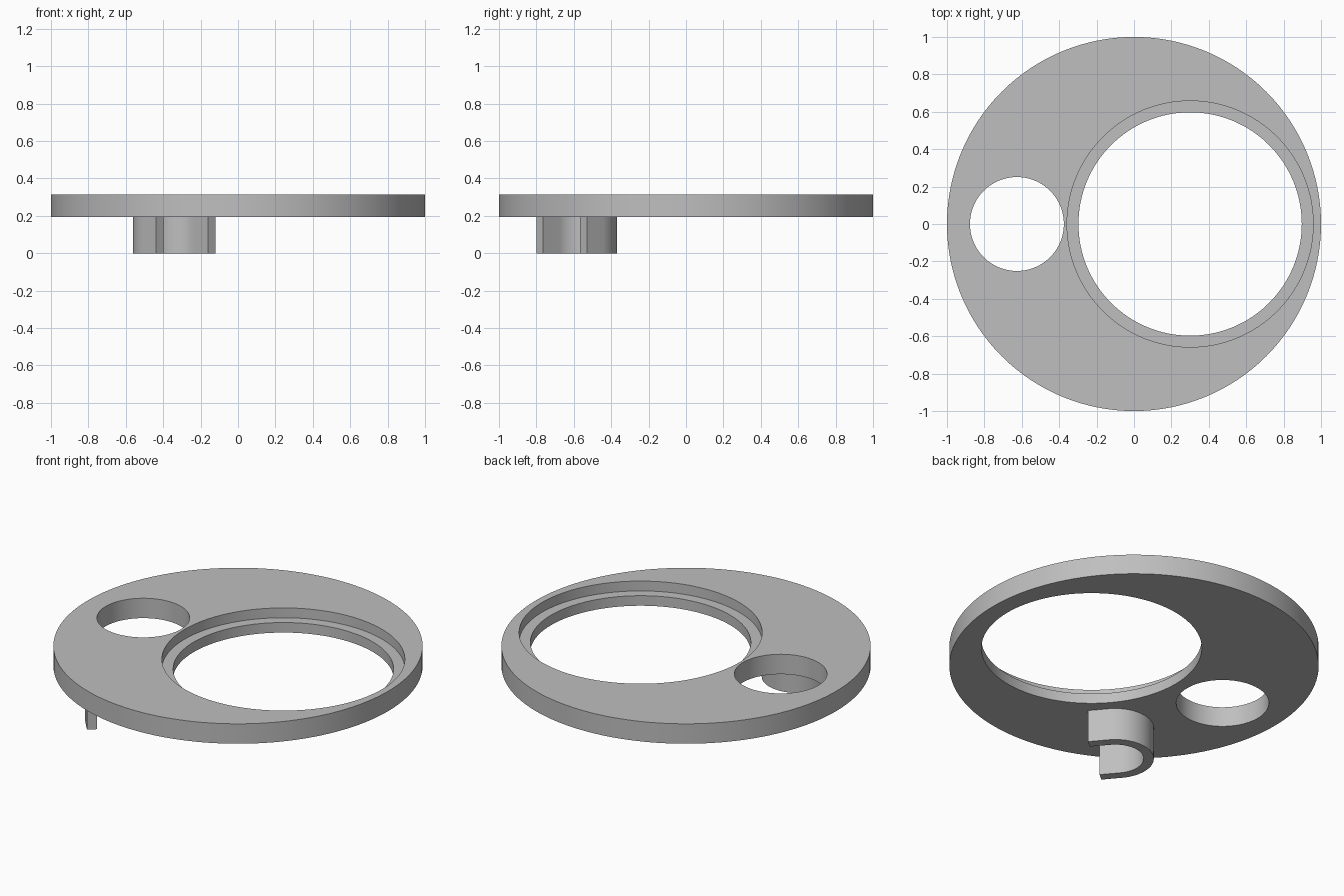
import bpy, bmesh, math
from mathutils import Matrix, Vector

cube = bpy.data.objects.get("Cube")
if cube:
    bpy.data.objects.remove(cube, do_unlink=True)

# Single plain grey
grey = bpy.data.materials.new("plain_grey")
grey.use_nodes = True
colour = (0.52, 0.52, 0.52, 1)
grey.diffuse_color = colour
bsdf = next(n for n in grey.node_tree.nodes if n.type == "BSDF_PRINCIPLED")
bsdf.inputs["Base Color"].default_value = colour

BOTTOM, LEDGE, TOP = 0.194, 0.254, 0.313


def prism(name, outline, z0, z1):
    """Extrude a closed outline upward from z0 to z1."""
    bm = bmesh.new()
    face = bm.faces.new([bm.verts.new((x, y, z0)) for x, y in outline])
    new = bmesh.ops.extrude_face_region(bm, geom=[face])["geom"]
    verts = [v for v in new if isinstance(v, bmesh.types.BMVert)]
    bmesh.ops.translate(bm, verts=verts, vec=(0, 0, z1 - z0))
    bmesh.ops.recalc_face_normals(bm, faces=bm.faces)
    mesh = bpy.data.meshes.new(name)
    bm.to_mesh(mesh)
    bm.free()
    mesh.materials.append(grey)
    obj = bpy.data.objects.new(name, mesh)
    bpy.context.collection.objects.link(obj)
    return obj


def arc(radius, start, end, steps):
    """Points on an arc about the origin, both ends included."""
    angles = [start + (end - start) * i / steps for i in range(steps + 1)]
    return [(radius * math.cos(a), radius * math.sin(a)) for a in angles]


def disc(name, x, radius, z0, z1):
    circle = arc(radius, 0, math.tau, 128)[:-1]
    return prism(name, [(x + px, py) for px, py in circle], z0, z1)


def select_only(obj):
    bpy.ops.object.select_all(action="DESELECT")
    obj.select_set(True)
    bpy.context.view_layer.objects.active = obj


# Round plate with a stepped large opening and a small hole
plate = disc("round_plate", 0, 1.0, BOTTOM, TOP)
cutters = [
    disc("ledge_cutter", 0.3, 0.658, LEDGE, TOP + 0.1),
    disc("large_hole_cutter", 0.3, 0.597, BOTTOM - 0.1, TOP + 0.2),
    disc("small_hole_cutter", -0.626, 0.251, BOTTOM - 0.1, TOP + 0.1),
]
select_only(plate)
for cutter in cutters:
    cutter.hide_render = True
    mod = plate.modifiers.new("cut", "BOOLEAN")
    mod.operation = "DIFFERENCE"
    mod.solver = "EXACT"
    mod.object = cutter
    bpy.ops.object.modifier_apply(modifier=mod.name)
for cutter in cutters:
    bpy.data.objects.remove(cutter, do_unlink=True)

# U-shaped bracket under the plate: half ring with two straight arms
R_OUT, R_IN, ARM = 0.209, 0.154, 0.113
quarter = math.pi / 2
outline = [(ARM, R_OUT)] + arc(R_OUT, quarter, 3 * quarter, 48) + [(ARM, -R_OUT)]
outline += [(ARM, -R_IN)] + arc(R_IN, 3 * quarter, quarter, 48) + [(ARM, R_IN)]
turn = Matrix.Rotation(math.radians(-50), 2)
centre = Vector((-0.352, -0.578))
outline = [tuple(turn @ Vector(p) + centre) for p in outline]
bracket = prism("u_bracket", outline, 0, BOTTOM + 0.02)

# Smooth walls, sharp rims
for obj in (plate, bracket):
    select_only(obj)
    bpy.ops.object.shade_smooth_by_angle(angle=math.radians(30))
